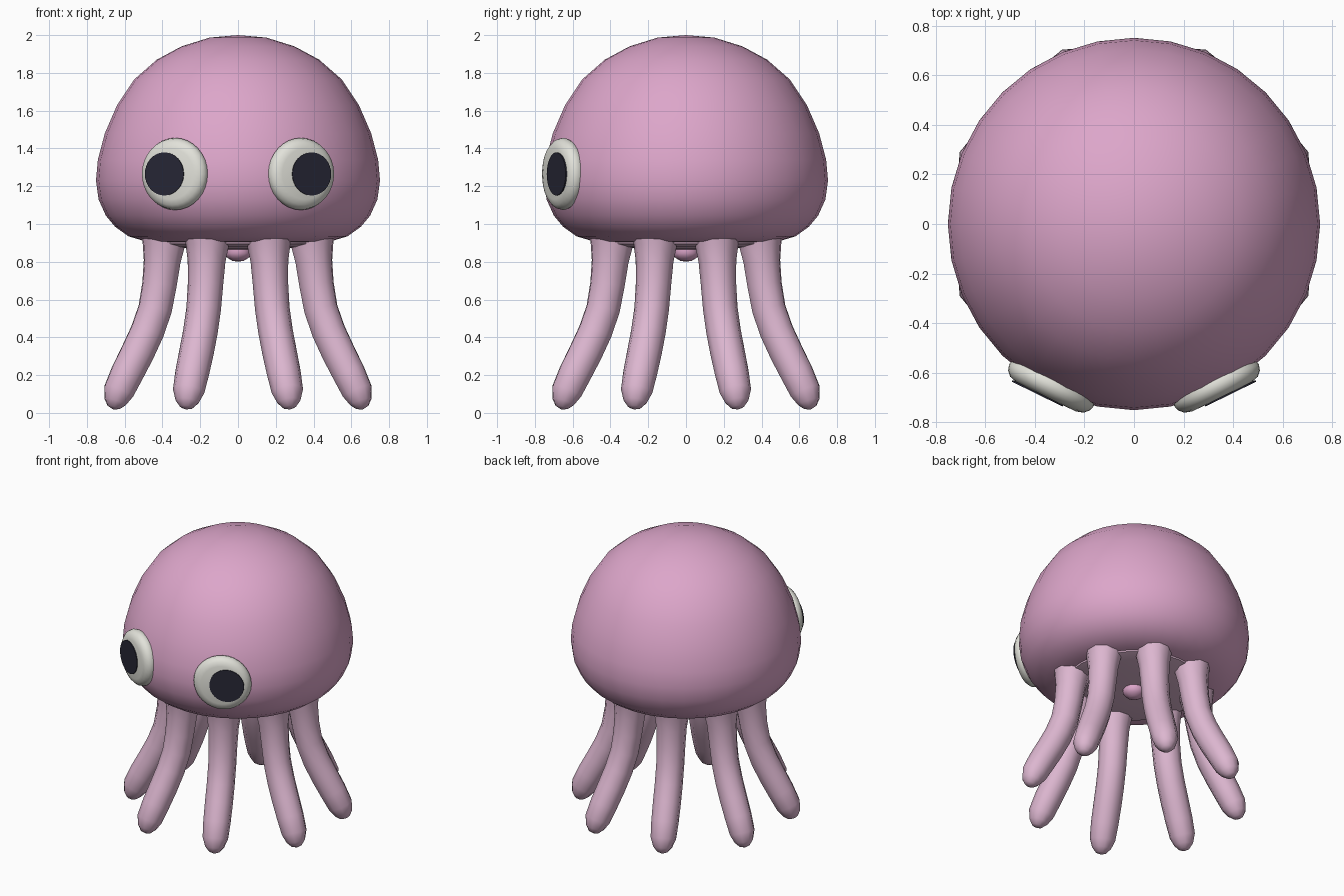
import bpy, bmesh, math
from mathutils import Vector, Matrix

if "Cube" in bpy.data.objects:
    bpy.data.objects.remove(bpy.data.objects["Cube"])


def material(name, rgb):
    m = bpy.data.materials.new(name)
    m.diffuse_color = (*rgb, 1)
    m.use_nodes = True
    m.node_tree.nodes["Principled BSDF"].inputs["Base Color"].default_value = m.diffuse_color
    return m


PINK = material("pink", (0.72, 0.38, 0.59))
PALE_PINK = material("pale pink", (0.72, 0.47, 0.63))
WHITE = material("eye white", (0.76, 0.76, 0.70))
DARK = material("pupil dark", (0.02, 0.02, 0.036))


def skin(name, rings, mat, matrix=Matrix(), angle=60):
    """Joins rings of points into a closed skin; a one-point ring is a pole."""
    bm = bmesh.new()
    loops = [[bm.verts.new(matrix @ p) for p in ring] for ring in rings]
    for a, b in zip(loops, loops[1:]):
        n = max(len(a), len(b))
        for i in range(n):
            j = (i + 1) % n
            if len(a) == 1:
                bm.faces.new((a[0], b[j], b[i]))
            elif len(b) == 1:
                bm.faces.new((a[i], a[j], b[0]))
            else:
                bm.faces.new((a[i], a[j], b[j], b[i]))
    bmesh.ops.recalc_face_normals(bm, faces=bm.faces)
    mesh = bpy.data.meshes.new(name)
    bm.to_mesh(mesh)
    bm.free()
    obj = bpy.data.objects.new(name, mesh)
    bpy.context.collection.objects.link(obj)
    mesh.materials.append(mat)
    bpy.ops.object.select_all(action='DESELECT')
    obj.select_set(True)
    bpy.context.view_layer.objects.active = obj
    bpy.ops.object.shade_smooth_by_angle(angle=math.radians(angle))
    return obj


def lathe(name, profile, sides, mat, matrix=Matrix(), angle=60):
    """Turns (radius, height) points around z."""
    rings = []
    for r, z in profile:
        if r == 0:
            rings.append([Vector((0, 0, z))])
        else:
            rings.append([Vector((r * math.cos(t), r * math.sin(t), z))
                          for t in (2 * math.pi * i / sides for i in range(sides))])
    return skin(name, rings, mat, matrix, angle)


# Domed head with a rounded lower lip
lathe("head", [(0, 2), (.15, 1.987), (.30, 1.94), (.43, 1.87), (.55, 1.765), (.64, 1.63),
               (.705, 1.48), (.742, 1.34), (.752, 1.23), (.738, 1.13), (.70, 1.045),
               (.65, .985), (.58, .935), (.49, .908), (.40, .90), (.2, .905), (0, .91)],
      32, PINK)

# Underside web between the tentacles, and the small mouth
lathe("underside_web", [(0, .95), (.46, .93), (.45, .895), (.38, .878), (.2, .868), (0, .865)],
      32, PALE_PINK)
lathe("mouth", [(0, .88), (.07, .87), (.075, .845), (.055, .82), (.03, .805), (0, .80)],
      12, PINK)

# Eight tentacles: path points as (distance out, height, thickness)
PATH = [(.425, .96, .125), (.425, .89, .115), (.435, .80, .10), (.45, .68, .094),
        (.475, .55, .092), (.52, .43, .092), (.575, .32, .092), (.635, .21, .09),
        (.683, .115, .084), (.703, .06, .062), (.712, .03, .035)]
SIDES = 10
rings = []
for k, (d, z, r) in enumerate(PATH):
    p, q = PATH[max(k - 1, 0)], PATH[min(k + 1, len(PATH) - 1)]
    along = Vector((q[0] - p[0], 0, q[1] - p[1])).normalized()
    across = Vector((-along.z, 0, along.x))
    rings.append([Vector((d, 0, z)) + r * (across * math.cos(t) + Vector((0, 1, 0)) * math.sin(t))
                  for t in (2 * math.pi * i / SIDES for i in range(SIDES))])
rings = [[Vector((.425, 0, .97))]] + rings + [[Vector((.715, 0, .018))]]
for k in range(8):
    turn = Matrix.Rotation(math.radians(22.5 + 45 * k), 4, 'Z')
    skin(f"tentacle_{k + 1}", rings, PALE_PINK, turn)

# Eyes: rounded discs facing outwards, with flat pupils set slightly to the outside
for side, label in ((-1, "left"), (1, "right")):
    n = Vector((side * .44, -.898, 0)).normalized()
    u = Vector((0, 0, 1)).cross(n)
    face = Matrix((u, (0, 0, 1), n)).transposed().to_4x4()
    place = Matrix.Translation((0, 0, 1.265)) @ face
    offset = u.dot(Vector((side * .335, -.655, 0)))
    eye = place @ Matrix.Translation((offset, 0, 0))
    lathe(f"{label}_eye", [(0, .66), (.15, .67), (.18, .70), (.191, .73), (.184, .755),
                           (.165, .774), (.135, .783), (0, .785)], 32, WHITE, eye)
    pupil = eye @ Matrix.Translation((side * .036, 0, 0))
    lathe(f"{label}_pupil", [(0, .782), (.114, .782), (.114, .789), (0, .789)],
          32, DARK, pupil, 30)
